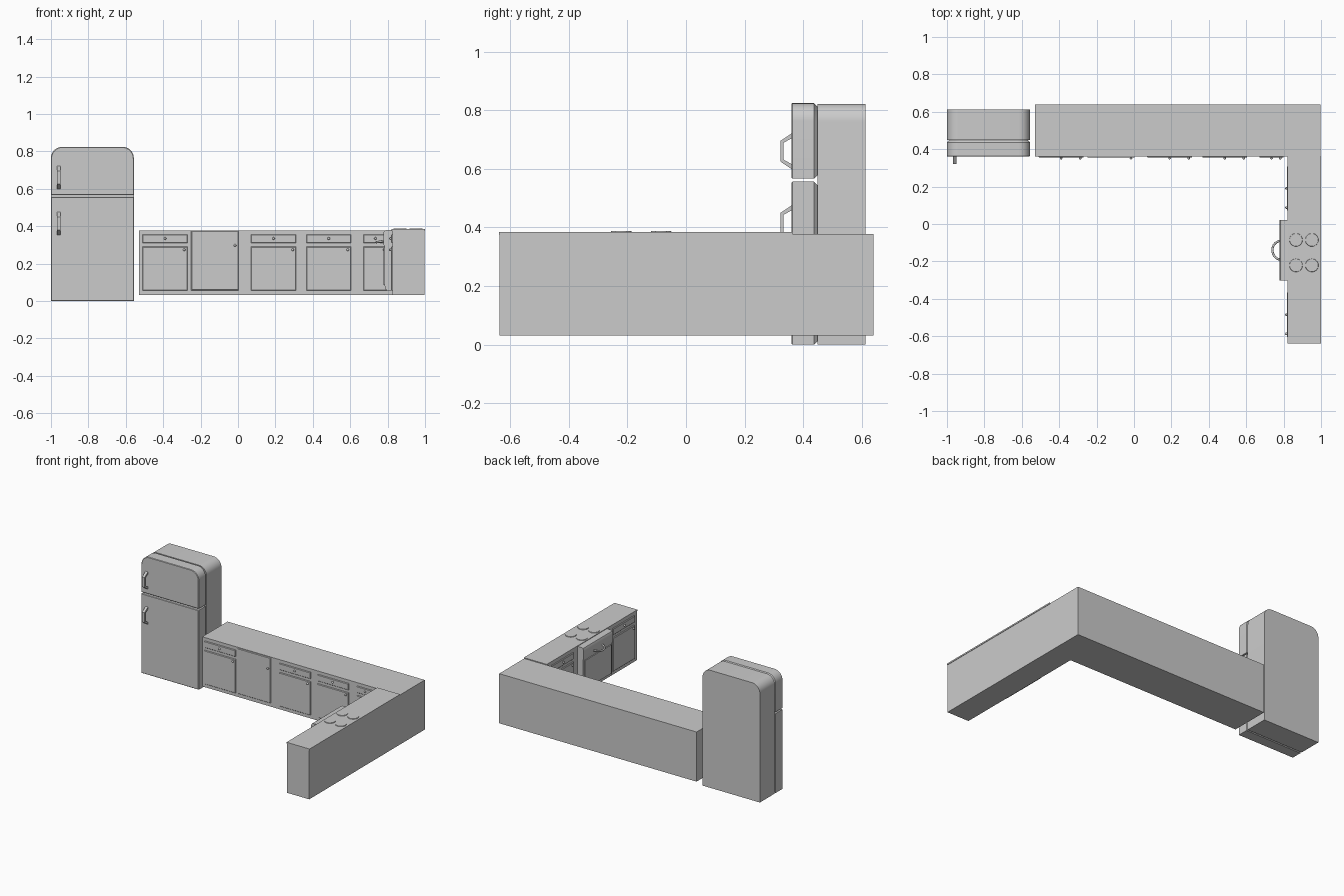
import bpy, bmesh, math
from mathutils import Matrix, Vector

if "Cube" in bpy.data.objects:
    bpy.data.objects.remove(bpy.data.objects["Cube"])


def finish(name, bm, smooth=False):
    bmesh.ops.recalc_face_normals(bm, faces=bm.faces[:])
    me = bpy.data.meshes.new(name)
    bm.to_mesh(me)
    bm.free()
    ob = bpy.data.objects.new(name, me)
    bpy.context.collection.objects.link(ob)
    if smooth:
        bpy.context.view_layer.objects.active = ob
        ob.select_set(True)
        bpy.ops.object.shade_smooth_by_angle(angle=math.radians(30))
        ob.select_set(False)
    return ob


def loft(name, loops, smooth=False):
    bm = bmesh.new()
    rings = [[bm.verts.new(p) for p in lp] for lp in loops]
    n = len(rings[0])
    for a, b in zip(rings, rings[1:]):
        for i in range(n):
            bm.faces.new((a[i], a[(i + 1) % n], b[(i + 1) % n], b[i]))
    bm.faces.new(rings[0])
    bm.faces.new(rings[-1])
    return finish(name, bm, smooth)


def box(name, x, y, z):
    c = [(x[0], y[0]), (x[1], y[0]), (x[1], y[1]), (x[0], y[1])]
    return loft(name, [[(u, v, w) for u, v in c] for w in z])


def arch(x0, x1, z0, z1, r, inset):
    # rectangle with rounded top corners
    x0, x1, z0, z1 = x0 + inset, x1 - inset, z0 + inset, z1 - inset
    pts = [(x0, z0), (x1, z0)]
    if r == 0:
        return pts + [(x1, z1), (x0, z1)]
    for cx, start in ((x1 - r, 0), (x0 + r, 90)):
        for i in range(9):
            a = math.radians(start + i * 90 / 8)
            pts.append((cx + r * math.cos(a), z1 - r + r * math.sin(a)))
    return pts


def arch_block(name, z0, z1, r, layers):
    return loft(name, [[(x, y, z) for x, z in arch(-1, -0.557, z0, z1, r, i)]
                       for y, i in layers], True)


def tube(name, pts, r):
    cu = bpy.data.curves.new(name, 'CURVE')
    cu.dimensions = '3D'
    cu.bevel_depth = r
    cu.bevel_resolution = 2
    cu.use_fill_caps = True
    sp = cu.splines.new('POLY')
    sp.points.add(len(pts) - 1)
    for p, q in zip(sp.points, pts):
        p.co = (*q, 1)
    ob = bpy.data.objects.new(name, cu)
    bpy.context.collection.objects.link(ob)
    return ob


# Fridge: rear body, two doors with tapered backs, bent handles
arch_block("fridge_body", 0, 0.822, 0.06, [(0.449, 0), (0.612, 0)])
door_layers = [(0.36, 0.003), (0.363, 0), (0.437, 0), (0.449, 0.012)]
arch_block("freezer_door", 0.566, 0.824, 0.06, door_layers)
arch_block("fridge_door", 0, 0.556, 0, door_layers)
for part, z in (("freezer", 0.66), ("fridge", 0.414)):
    prof_out = [(0.362, 0.062), (0.322, 0.035), (0.322, -0.035), (0.362, -0.062)]
    prof_in = [(0.362, -0.045), (0.332, -0.028), (0.332, 0.028), (0.362, 0.045)]
    bm = bmesh.new()
    for i in range(3):
        quad = [prof_out[i], prof_out[i + 1], prof_in[2 - i], prof_in[3 - i]]
        a, b = [[bm.verts.new((x, y, z + dz)) for y, dz in quad] for x in (-0.967, -0.949)]
        bm.faces.new(a)
        bm.faces.new(b)
        for j in range(4):
            bm.faces.new((a[j], a[(j + 1) % 4], b[(j + 1) % 4], b[j]))
    finish(part + "_handle", bm)

# L-shaped cabinet run and the countertop slab on the right leg
plan = [(-0.53, 0.362), (0.825, 0.362), (0.825, -0.637), (0.997, -0.637),
        (0.997, 0.64), (-0.53, 0.64)]
loft("cabinet_run", [[(x, y, z) for x, y in plan] for z in (0.031, 0.378)])
box("right_countertop", (0.822, 1.0), (-0.638, 0.364), (0.374, 0.384))

# Fronts are built facing -y, then placed on either cabinet face
BACK = Matrix.Translation((0, 0.362, 0))
SIDE = Matrix.Translation((0.825, 0, 0)) @ Matrix.Rotation(math.radians(-90), 4, 'Z')


def panel(name, m, x0, x1, z0, z1, knob):
    def loop(y, i):
        return [m @ Vector(p) for p in ((x0 + i, y, z0 + i), (x1 - i, y, z0 + i),
                                        (x1 - i, y, z1 - i), (x0 + i, y, z1 - i))]
    loft(name, [loop(0.002, 0), loop(-0.004, 0), loop(-0.007, 0.003)])
    bm = bmesh.new()
    bmesh.ops.create_uvsphere(bm, u_segments=12, v_segments=8, radius=0.007,
                              matrix=m @ Matrix.Translation((knob[0], -0.01, knob[1])))
    finish(name + "_knob", bm, True)


def cabinet(name, m, c, w=0.24, side=1):
    panel(name + "_drawer", m, c - w / 2, c + w / 2, 0.31, 0.355, (c, 0.334))
    panel(name + "_door", m, c - w / 2, c + w / 2, 0.055, 0.29,
          (c + side * (w / 2 - 0.018), 0.274))


cabinet("left_cabinet", BACK, -0.39)
cabinet("middle_cabinet", BACK, 0.19)
cabinet("sink_cabinet", BACK, 0.485)
cabinet("corner_cabinet", BACK, 0.735, 0.13)
panel("dishwasher", BACK, -0.25, 0.003, 0.057, 0.374, (-0.016, 0.297))
# on the side face, local x runs along -y
cabinet("side_cabinet_rear", SIDE, -0.19)
cabinet("side_cabinet_front", SIDE, 0.485)

# Oven with a softly rounded front, door panel and bowed handle
prof = [(0.84, 0.055), (0.80, 0.055), (0.788, 0.062), (0.783, 0.09), (0.783, 0.29),
        (0.777, 0.305), (0.777, 0.362), (0.782, 0.374), (0.79, 0.379), (0.84, 0.38)]
loft("oven", [[(x, y, z) for x, z in prof] for y in (-0.302, 0.022)], True)
box("oven_door", (0.777, 0.79), (-0.285, 0.005), (0.085, 0.285))
tube("oven_handle", [(0.785 - 0.045 * math.sin(a), -0.14 + 0.05 * math.cos(a),
                      0.322 - 0.008 * math.sin(a))
                     for a in (i * math.pi / 12 for i in range(13))], 0.006)

# Four burners
for x in (0.866, 0.951):
    for y in (-0.085, -0.221):
        bm = bmesh.new()
        bmesh.ops.create_cone(bm, cap_ends=True, segments=32, radius1=0.036, radius2=0.034,
                              depth=0.006, matrix=Matrix.Translation((x, y, 0.385)))
        finish("burner", bm, True)
